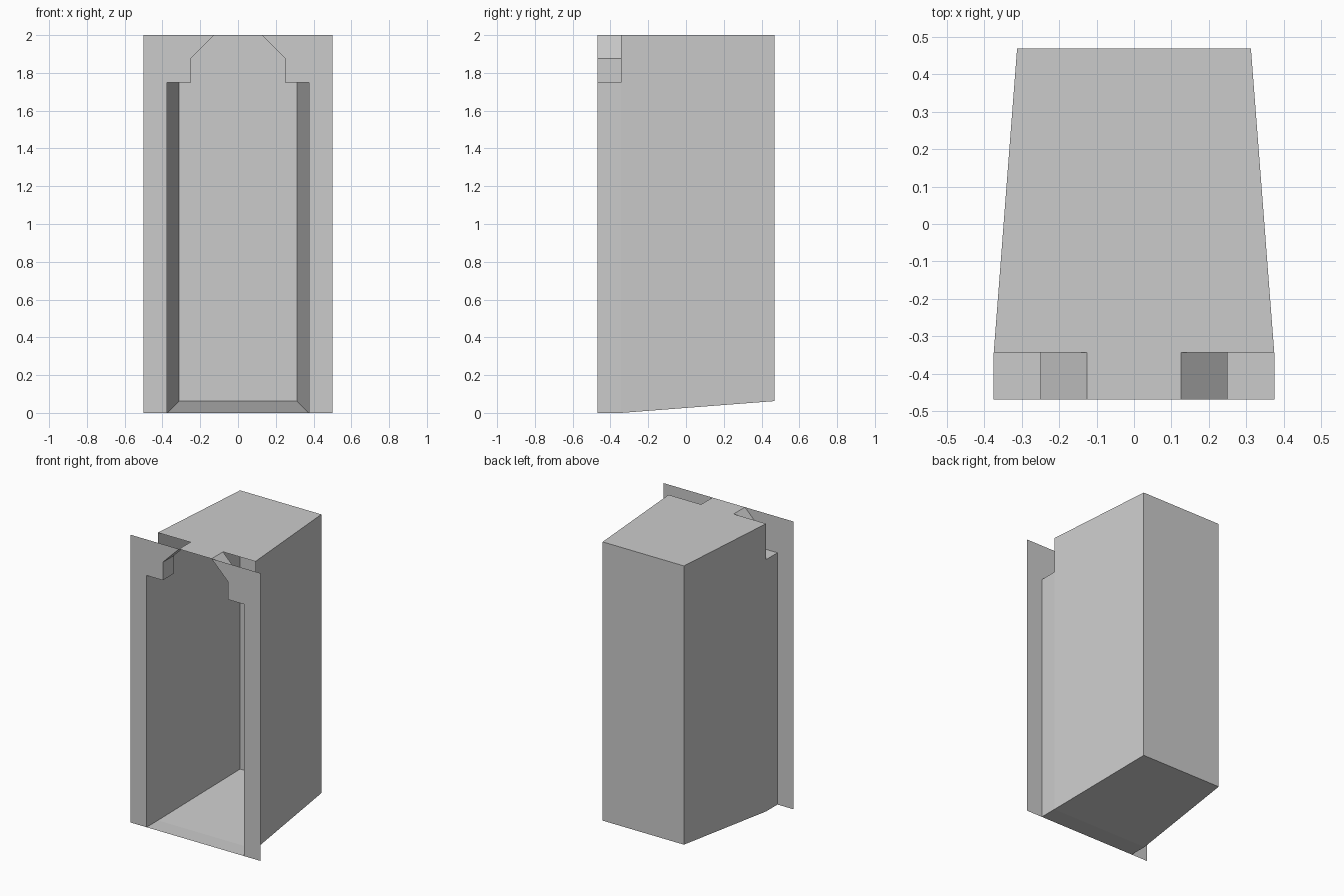
import bpy
import bmesh

if "Cube" in bpy.data.objects:
    bpy.data.objects.remove(bpy.data.objects["Cube"])

FRONT, STEP, BACK = -0.469, -0.344, 0.469
TOP = 2.0


def build(name, faces):
    """Make one open-surface object from lists of corner points."""
    bm = bmesh.new()
    for pts in faces:
        bm.faces.new([bm.verts.new(p) for p in pts])
    bmesh.ops.remove_doubles(bm, verts=bm.verts[:], dist=1e-5)
    mesh = bpy.data.meshes.new(name)
    bm.to_mesh(mesh)
    bm.free()
    obj = bpy.data.objects.new(name, mesh)
    bpy.context.collection.objects.link(obj)
    return obj


def mirrored(faces):
    """Add the left-hand copies, reversed so the facing stays the same."""
    return faces + [[(-x, y, z) for x, y, z in reversed(f)] for f in faces]


def loft(front, back, y0, y1):
    """Quads joining two open (x, z) profiles, facing into the niche."""
    a = [(x, y0, z) for x, z in front]
    b = [(x, y1, z) for x, z in back]
    return [[a[i], a[i + 1], b[i + 1], b[i]] for i in range(len(a) - 1)]


# Right half of the stepped opening, from floor to top
opening = [(0.375, 0), (0.375, 1.75), (0.25, 1.75), (0.25, 1.875), (0.125, TOP)]

# Flat front frame around the opening
frame = [[(x, FRONT, z) for x, z in strip] for strip in (
    [(0.375, 0), (0.5, 0), (0.5, 1.75), (0.375, 1.75)],
    [(0.25, 1.75), (0.375, 1.75), (0.5, 1.75), (0.5, TOP), (0.125, TOP), (0.25, 1.875)])]
build("front_frame", mirrored(frame))

# Short passage behind the frame, with floor and narrow ceiling
passage = mirrored(loft(opening, opening, FRONT, STEP))
passage += loft([(-0.375, 0), (0.375, 0)], [(-0.375, 0), (0.375, 0)], FRONT, STEP)
passage += loft([(0.125, TOP), (-0.125, TOP)], [(0.125, TOP), (-0.125, TOP)], FRONT, STEP)
build("entrance_passage", passage)

# Tapering recess: floor, walls and ceiling
near = [(-0.375, 0), (0.375, 0), (0.375, TOP), (-0.375, TOP)]
far = [(-0.3125, 0.0625), (0.3125, 0.0625), (0.3125, TOP), (-0.3125, TOP)]
recess = loft(near + near[:1], far + far[:1], STEP, BACK)

# Back wall closing the recess
recess.append([(x, BACK, z) for x, z in far])
build("tapered_recess", recess)
